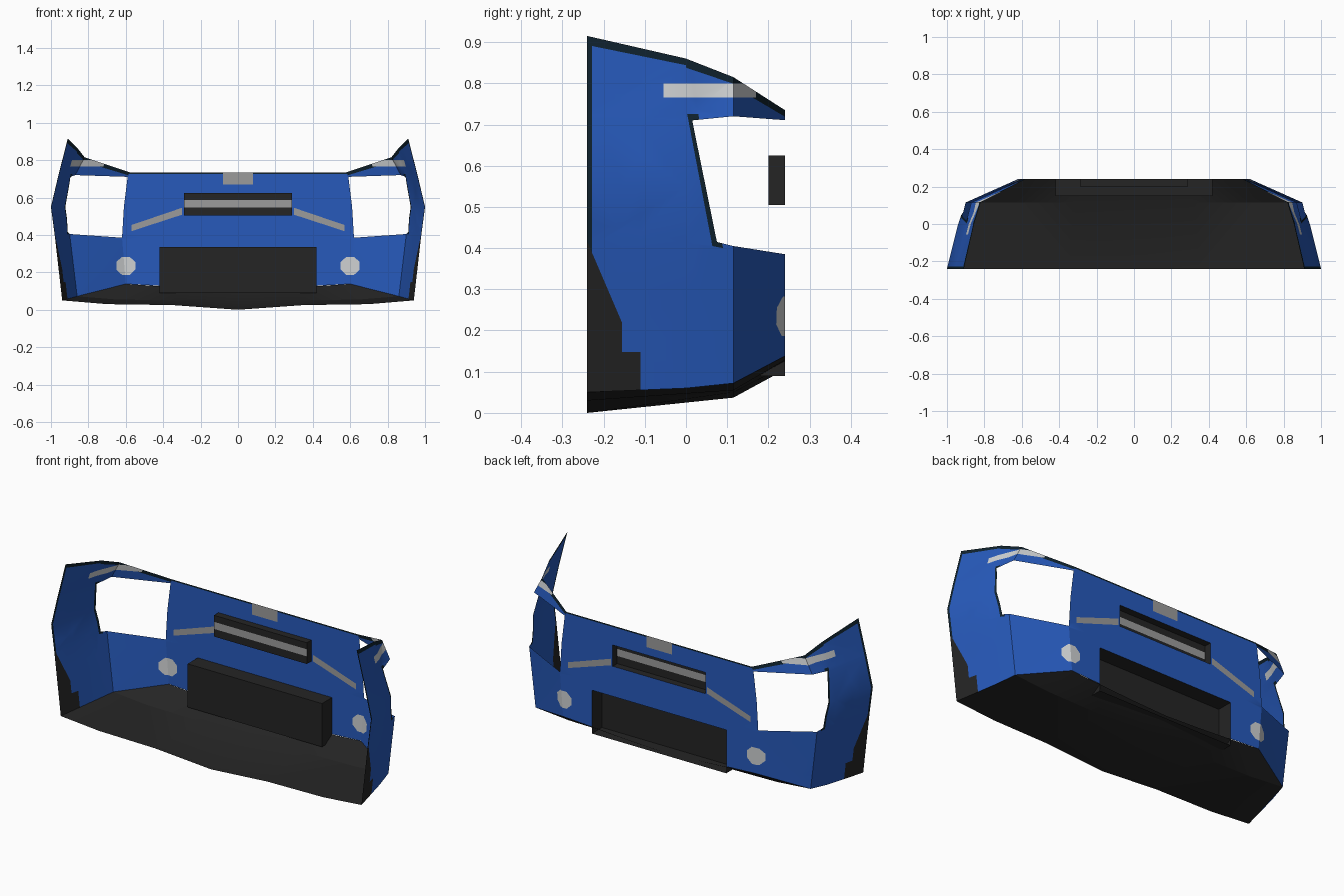
import bpy, bmesh, math
from mathutils import Vector

cube = bpy.data.objects.get("Cube")
if cube:
    bpy.data.objects.remove(cube, do_unlink=True)


def material(name, rgb):
    m = bpy.data.materials.new(name)
    m.use_nodes = True
    m.diffuse_color = (*rgb, 1)
    bsdf = m.node_tree.nodes["Principled BSDF"]
    bsdf.inputs["Base Color"].default_value = (*rgb, 1)
    bsdf.inputs["Roughness"].default_value = 0.7
    return m


BLUE, BLACK, EDGE, LIGHT, GREY = range(5)
MATS = [material("blue_paint", (.02, .102, .5)),
        material("black_trim", (.018, .018, .018)),
        material("dark_edge", (.005, .016, .027)),
        material("lamp_light_grey", (.62, .64, .65)),
        material("mid_grey", (.33, .33, .33))]


def grid(bm, columns):
    """Skin columns of points, facing outward."""
    vs = [[bm.verts.new(p) for p in col] for col in columns]
    for a, b in zip(vs, vs[1:]):
        for j in range(len(a) - 1):
            bm.faces.new((a[j], a[j + 1], b[j + 1], b[j]))
    bmesh.ops.triangulate(bm, faces=bm.faces[:])


def paint(bm, axes, poly, mat, keep=lambda f: True):
    """Cut a convex outline into the skin; colour it, or open it if mat is None."""
    bm.normal_update()
    u, v = ("xyz".index(a) for a in axes)
    faces = [f for f in bm.faces if keep(f)]
    area = sum(p[0] * q[1] - q[0] * p[1] for p, q in zip(poly, poly[1:] + poly[:1]))
    if area < 0:
        poly = poly[::-1]
    for p, q in zip(poly, poly[1:] + poly[:1]):
        co, no = Vector(), Vector()
        co[u], co[v] = p
        no[u], no[v] = q[1] - p[1], p[0] - q[0]
        no.normalize()
        geom = set(faces)
        for f in faces:
            geom.update(f.edges)
            geom.update(f.verts)
        cut = bmesh.ops.bisect_plane(bm, geom=list(geom), dist=1e-5, plane_co=co, plane_no=no)
        faces = [g for g in cut["geom"] if isinstance(g, bmesh.types.BMFace)
                 and (g.calc_center_median() - co).dot(no) < 0]
        if not faces:
            return
    if mat is None:
        bmesh.ops.delete(bm, geom=faces, context='FACES')
    else:
        for f in faces:
            f.material_index = mat


def rect(a0, b0, a1, b1):
    return [(a0, b0), (a1, b0), (a1, b1), (a0, b1)]


def finish(bm, name, smooth=False):
    me = bpy.data.meshes.new(name)
    bm.to_mesh(me)
    bm.free()
    for m in MATS:
        me.materials.append(m)
    ob = bpy.data.objects.new(name, me)
    bpy.context.collection.objects.link(ob)
    if smooth:
        bpy.ops.object.select_all(action='DESELECT')
        ob.select_set(True)
        bpy.context.view_layer.objects.active = ob
        bpy.ops.object.shade_smooth_by_angle(angle=math.radians(25))
    ob.modifiers.new("mirror", 'MIRROR').use_axis[0] = True
    return ob


def side(f):
    return abs(f.normal.y) < .95


def front(f):
    return abs(f.normal.y) >= .95


# Bumper skin: (y, [(x, z) from bottom to top]) from centre to wheel arch
SECTIONS = [
    (.24, [(0, .105), (0, .385), (0, .55), (0, .71), (0, .735)]),
    (.24, [(.6, .138), (.62, .385), (.61, .55), (.59, .71), (.58, .735)]),
    (.115, [(.86, .072), (.9, .405), (.9, .55), (.87, .72), (.82, .815)]),
    (0, [(.887, .06), (.93, .41), (.94, .55), (.9, .71), (.855, .86)]),
    (-.24, [(.94, .05), (.98, .4), (1, .55), (.96, .72), (.91, .915)])]
bm = bmesh.new()
grid(bm, [[(x, y, z) for x, z in col] for y, col in SECTIONS])

# Dark borders along the top, the arch and the headlight opening
top = [(-.24, .915), (0, .86), (.115, .815), (.24, .735)]
for (a, za), (b, zb) in zip(top, top[1:]):
    paint(bm, "yz", [(a, za + .01), (b, zb + .01), (b, zb - .016), (a, za - .022)], EDGE, side)
paint(bm, "yz", rect(-.25, .3, -.228, .95), EDGE, side)
paint(bm, "yz", [(.003, .725), (.03, .725), (.09, .4), (.064, .405)], EDGE, side)
paint(bm, "xz", rect(-.01, .727, .62, .75), EDGE, front)

# Black corner trim at the wheel arch
paint(bm, "yz", rect(-.25, 0, -.11, .148), BLACK, side)
paint(bm, "yz", [(-.25, .148), (-.155, .148), (-.155, .22), (-.22, .37), (-.25, .44)], BLACK, side)

# Side marker, fog lamp, badge plate and slanted strip
paint(bm, "yz", rect(-.055, .766, .17, .8), LIGHT, side)
octagon = [(.6 + .055 * math.cos(math.pi * (k + .5) / 4),
            .235 + .052 * math.sin(math.pi * (k + .5) / 4)) for k in range(8)]
paint(bm, "xz", octagon, LIGHT)
paint(bm, "xz", rect(-.01, .67, .08, .75), GREY, front)
paint(bm, "xz", [(.3, .545), (.3, .508), (.57, .42), (.57, .453)], GREY, front)

# Headlight, grille and intake openings
paint(bm, "yz", [(.26, .709), (.115, .72), (.015, .71), (.075, .415), (.115, .405), (.26, .382)],
      None, side)
paint(bm, "xz", rect(-.01, .505, .29, .625), None, front)
paint(bm, "xz", rect(-.01, .08, .42, .335), None, front)
finish(bm, "bumper_skin", True)

# Floor panel
FLOOR = [(-.24, [(0, 0), (.35, .025), (.7, .03), (.94, .05)]),
         (.115, [(0, .037), (.32, .05), (.65, .055), (.86, .072)]),
         (.24, [(0, .105), (.22, .114), (.45, .128), (.6, .138)])]
bm = bmesh.new()
grid(bm, [[(x, y, z) for x, z in row] for y, row in FLOOR])
bmesh.ops.reverse_faces(bm, faces=bm.faces[:])
for f in bm.faces:
    f.material_index = BLACK
finish(bm, "floor_panel", True)


def pocket(name, half_width, z0, z1, depth_y, strip=None):
    """Recess open toward +y; one half, mirrored."""
    bm = bmesh.new()
    w, y = half_width, .24
    for quad in ([(0, depth_y, z0), (w, depth_y, z0), (w, depth_y, z1), (0, depth_y, z1)],
                 [(w, depth_y, z0), (w, y, z0), (w, y, z1), (w, depth_y, z1)],
                 [(0, depth_y, z1), (w, depth_y, z1), (w, y, z1), (0, y, z1)],
                 [(0, y, z0), (w, y, z0), (w, depth_y, z0), (0, depth_y, z0)]):
        bm.faces.new([bm.verts.new(p) for p in quad]).material_index = BLACK
    bmesh.ops.remove_doubles(bm, verts=bm.verts[:], dist=1e-4)
    if strip:
        paint(bm, "xz", rect(-.01, strip[0], w + .01, strip[1]), GREY, front)
    finish(bm, name)


pocket("lower_intake", .42, .09, .335, .15)
pocket("upper_grille", .29, .505, .625, .2, (.548, .588))
